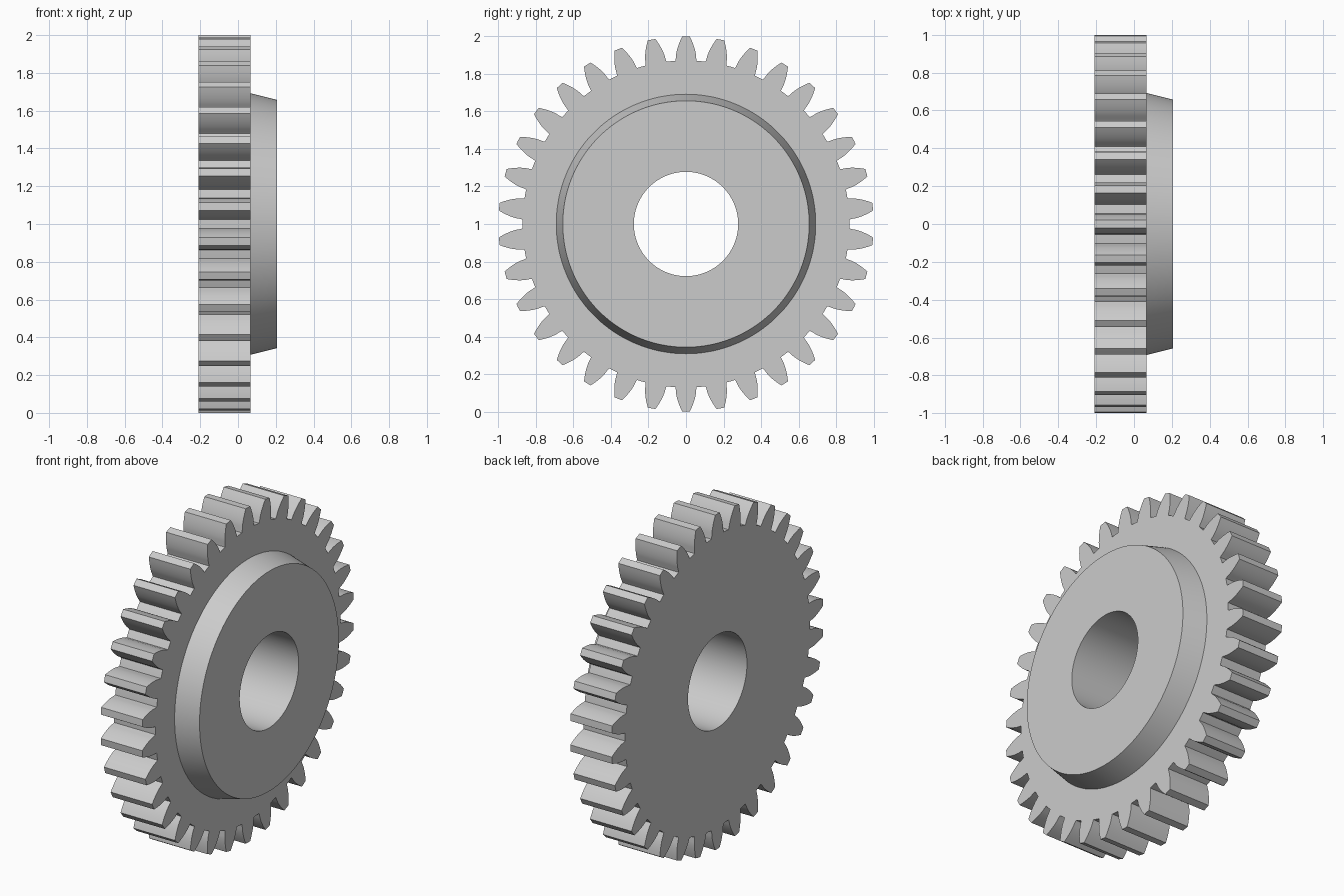
import bpy
import bmesh
from math import pi, sin, cos, tan, acos, radians

cube = bpy.data.objects.get("Cube")
if cube:
    bpy.data.objects.remove(cube, do_unlink=True)

TEETH = 34
TIP_R, ROOT_R, BORE_R = 1.0, 0.872, 0.278
HUB_BASE_R, HUB_TOP_R = 0.692, 0.657
BACK, FRONT, HUB_FACE = -0.208, 0.066, 0.206
PRESSURE = radians(20)
PITCH_R = TIP_R * TEETH / (TEETH + 2)
BASE_R = PITCH_R * cos(PRESSURE)

# Single grey metal
metal = bpy.data.materials.new("grey metal")
metal.use_nodes = True
grey = (0.6, 0.6, 0.6, 1)
metal.diffuse_color = grey
metal.node_tree.nodes["Principled BSDF"].inputs["Base Color"].default_value = grey


def half_angle(r):
    """Half the angular thickness of an involute tooth at radius r."""
    a = acos(min(1, BASE_R / r))
    return pi / (2 * TEETH) + (tan(PRESSURE) - PRESSURE) - (tan(a) - a)


def tooth_outline():
    """Polar points (angle, radius) round the whole toothed rim."""
    steps = 6
    radii = [BASE_R + (TIP_R - BASE_R) * i / steps for i in range(steps + 1)]
    flank = [(half_angle(r), r) for r in radii]
    root = half_angle(BASE_R) + 0.004
    gap = 2 * pi / TEETH - 2 * root
    tooth = [(-root, ROOT_R)] + [(-a, r) for a, r in flank] + [(0, TIP_R)]
    tooth += [(a, r) for a, r in reversed(flank)] + [(root, ROOT_R)]
    tooth += [(root + gap * i / 3, ROOT_R) for i in (1, 2)]
    return [(a + 2 * pi * t / TEETH, r) for t in range(TEETH) for a, r in tooth]


RIM = tooth_outline()


def circle(radius):
    return [(a, radius) for a, _ in RIM]


def skin(name, sections):
    """Join successive (x, polar loop) sections with rings of quads."""
    bm = bmesh.new()
    rings = [[bm.verts.new((x, r * sin(a), 1 + r * cos(a))) for a, r in loop]
             for x, loop in sections]
    for p, q in zip(rings, rings[1:]):
        for i in range(len(p)):
            j = (i + 1) % len(p)
            bm.faces.new((p[i], p[j], q[j], q[i]))
    mesh = bpy.data.meshes.new(name)
    bm.to_mesh(mesh)
    bm.free()
    mesh.materials.append(metal)
    obj = bpy.data.objects.new(name, mesh)
    bpy.context.collection.objects.link(obj)
    bpy.ops.object.select_all(action='DESELECT')
    obj.select_set(True)
    bpy.context.view_layer.objects.active = obj
    bpy.ops.object.shade_smooth_by_angle(angle=radians(25))
    return obj


# Toothed wheel with its half of the bore
skin("gear_wheel", [
    (FRONT, circle(HUB_BASE_R)), (FRONT, RIM), (BACK, RIM),
    (BACK, circle(BORE_R)), (FRONT, circle(BORE_R))])

# Tapered hub on the wheel's side, carrying the bore through
skin("tapered_hub", [
    (FRONT, circle(BORE_R)), (HUB_FACE, circle(BORE_R)),
    (HUB_FACE, circle(HUB_TOP_R)), (FRONT, circle(HUB_BASE_R))])
